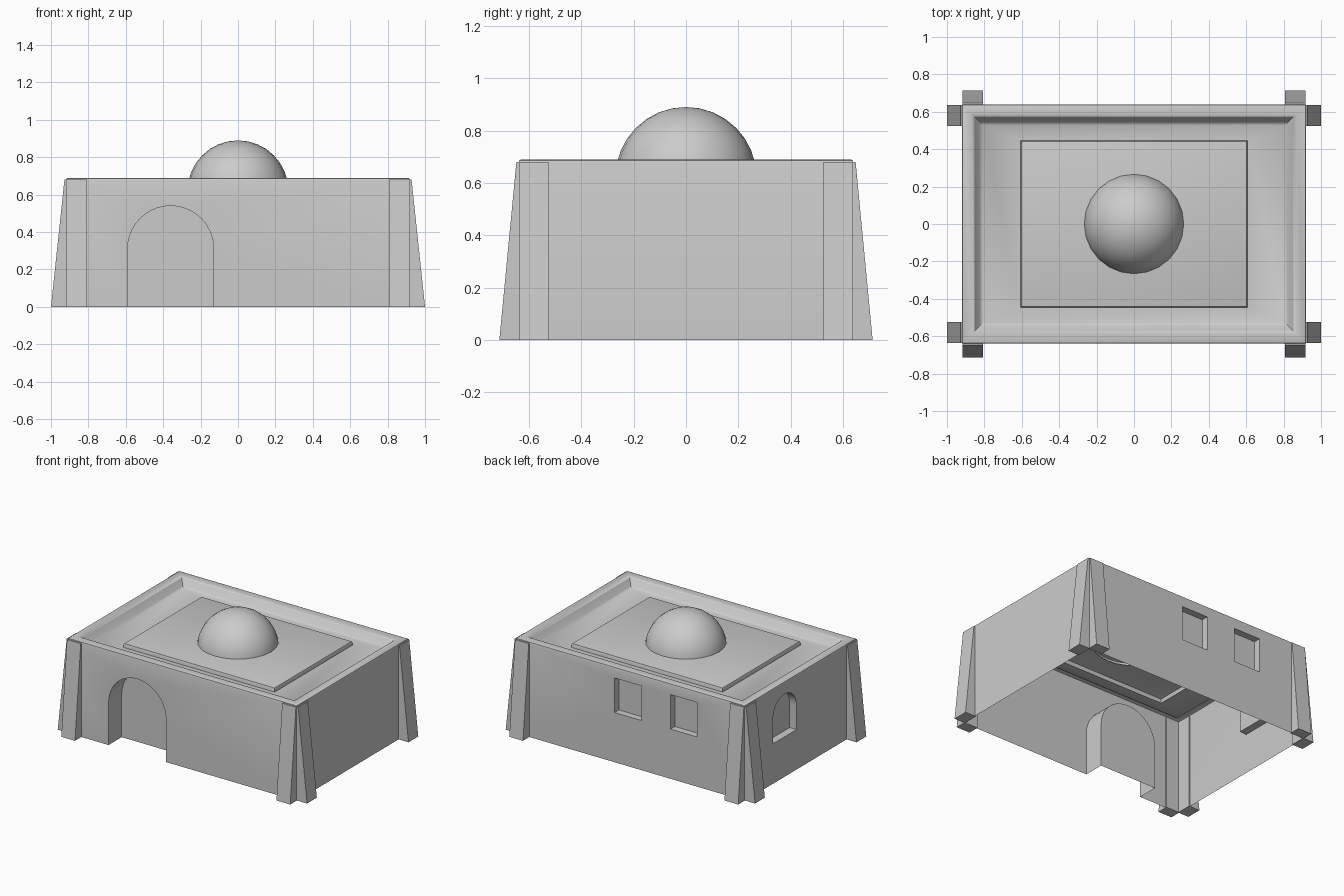
import bpy, bmesh
from math import pi, sin, cos, radians
from mathutils import Matrix, Vector

if "Cube" in bpy.data.objects:
    bpy.data.objects.remove(bpy.data.objects["Cube"])


def make_object(name, bm, angle=None):
    bmesh.ops.recalc_face_normals(bm, faces=bm.faces)
    mesh = bpy.data.meshes.new(name)
    bm.to_mesh(mesh)
    bm.free()
    ob = bpy.data.objects.new(name, mesh)
    bpy.context.collection.objects.link(ob)
    if angle:
        select(ob)
        bpy.ops.object.shade_smooth_by_angle(angle=radians(angle))
    return ob


def select(ob):
    bpy.ops.object.select_all(action='DESELECT')
    ob.select_set(True)
    bpy.context.view_layer.objects.active = ob


def prism(points, offset):
    """Closed solid from a planar outline pushed along an offset."""
    bm = bmesh.new()
    a = [bm.verts.new(p) for p in points]
    b = [bm.verts.new(Vector(p) + Vector(offset)) for p in points]
    bm.faces.new(a)
    bm.faces.new(b)
    for i in range(len(a)):
        j = (i + 1) % len(a)
        bm.faces.new((a[i], a[j], b[j], b[i]))
    return bm


def arch(centre, half, bottom, spring, n=20):
    """Round-topped outline as (horizontal, z) pairs."""
    arc = [(centre + half * cos(pi * i / n), spring + half * sin(pi * i / n)) for i in range(n + 1)]
    return [(centre + half, bottom)] + arc + [(centre - half, bottom)]


# Body: rectangular rings from the base, over the rounded parapet, to the raised roof panel
rings = [(.92, .64, 0), (.92, .64, .677), (.917, .637, .686), (.908, .628, .69),
         (.868, .588, .69), (.857, .577, .686), (.85, .57, .677),
         (.825, .545, .64), (.805, .528, .63),
         (.607, .447, .63), (.605, .445, .65), (.602, .442, .657), (.594, .434, .66)]
bm = bmesh.new()
loops = [[bm.verts.new((sx * x, sy * y, z)) for sx, sy in ((-1, -1), (1, -1), (1, 1), (-1, 1))]
         for x, y, z in rings]
for lo, hi in zip(loops, loops[1:]):
    for i in range(4):
        j = (i + 1) % 4
        bm.faces.new((lo[i], lo[j], hi[j], hi[i]))
bm.faces.new(loops[0])
bm.faces.new(loops[-1])
body = make_object("building_body", bm)

# Recess cutters: front doorway, left arched window, two square back windows
cutters = [make_object("doorway_cutter",
                       prism([(x, -.8, z) for x, z in arch(-.36, .23, -.1, .31)], (0, .31, 0))),
           make_object("arched_window_cutter",
                       prism([(-1, y, z) for y, z in arch(.183, .135, .29, .465)], (.135, 0, 0)))]
for x in (.017, -.43):
    outline = [(x + sx * .107, .8, z) for sx, z in ((-1, .36), (1, .36), (1, .61), (-1, .61))]
    cutters.append(make_object("square_window_cutter", prism(outline, (0, -.21, 0))))
for c in cutters:
    c.hide_render = True
    m = body.modifiers.new("recess", 'BOOLEAN')
    m.operation, m.solver, m.object = 'DIFFERENCE', 'EXACT', c
    select(body)
    bpy.ops.object.modifier_apply(modifier=m.name)
for c in cutters:
    bpy.data.objects.remove(c)

# The body is a shell, open underneath
bm = bmesh.new()
bm.from_mesh(body.data)
under = [f for f in bm.faces if f.normal.z < -.9 and f.calc_center_median().z < .001]
bmesh.ops.delete(bm, geom=under, context='FACES')
bm.to_mesh(body.data)
bm.free()
select(body)
bpy.ops.object.shade_smooth_by_angle(angle=radians(35))

# Sloped buttresses, a pair at each corner
for sx in (-1, 1):
    for sy in (-1, 1):
        side = [(.912, 0), (1.0, 0), (.928, .68), (.912, .68)]
        make_object("side_buttress",
                    prism([(sx * x, sy * .525, z) for x, z in side], (0, sy * .112, 0)))
        face = [(.632, 0), (.713, 0), (.648, .68), (.632, .68)]
        make_object("face_buttress",
                    prism([(sx * .808, sy * y, z) for y, z in face], (sx * .11, 0, 0)))

# Dome resting on the roof panel
bm = bmesh.new()
bmesh.ops.create_uvsphere(bm, u_segments=24, v_segments=16, radius=.27,
                          matrix=Matrix.Translation((0, 0, .62)))
bmesh.ops.bisect_plane(bm, geom=bm.verts[:] + bm.edges[:] + bm.faces[:],
                       plane_co=(0, 0, .645), plane_no=(0, 0, 1), clear_inner=True)
make_object("dome", bm, 40)
